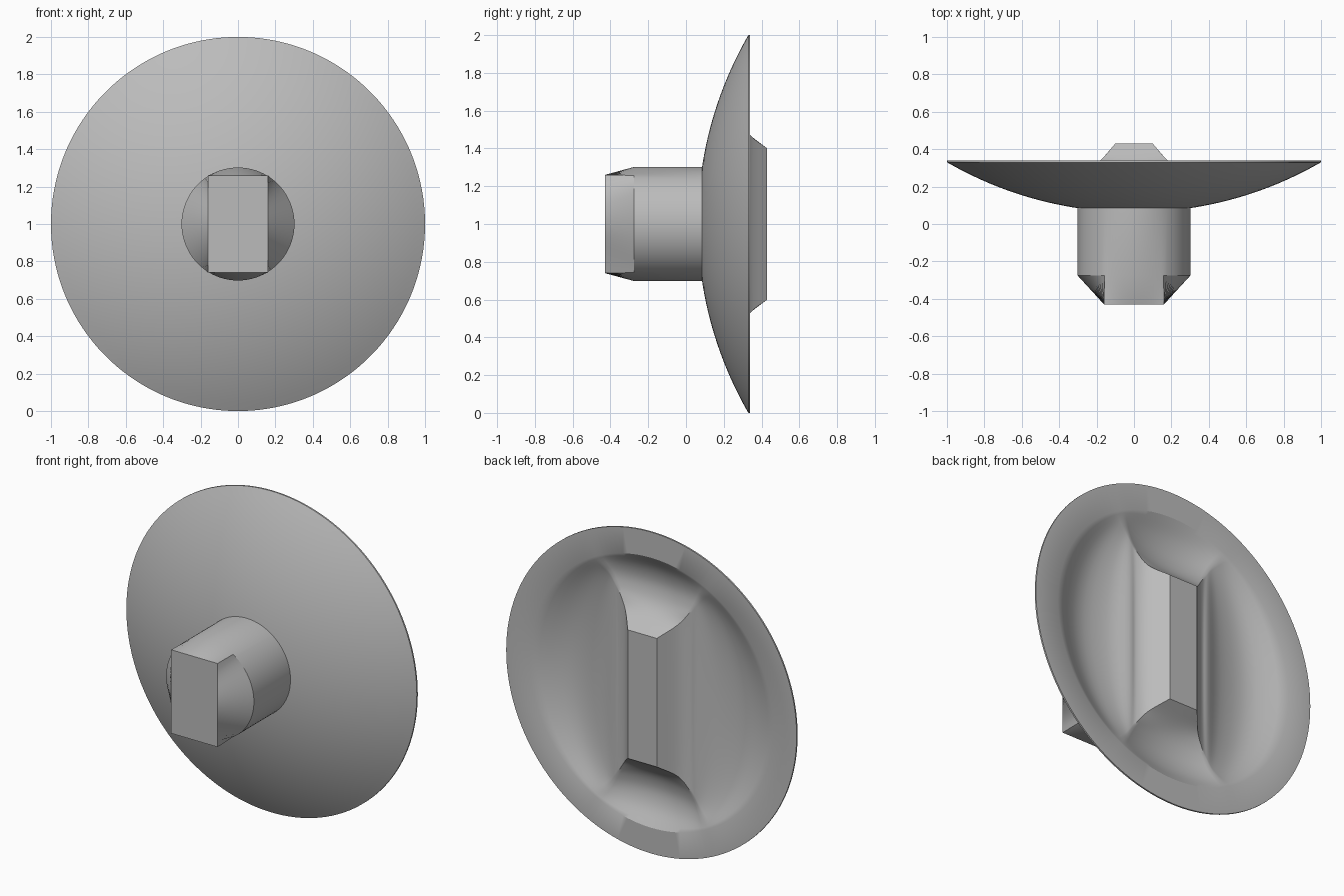
import bpy
import bmesh
import math
from mathutils import Vector

cube = bpy.data.objects.get("Cube")
if cube:
    bpy.data.objects.remove(cube, do_unlink=True)

grey = bpy.data.materials.new("plain_grey")
grey.use_nodes = True
grey.diffuse_color = (0.5, 0.5, 0.5, 1)
grey.node_tree.nodes["Principled BSDF"].inputs["Base Color"].default_value = (0.5, 0.5, 0.5, 1)


def sector_angles(corner, n_end, n_side):
    """Angles round the axis, with exact steps on the four corners."""
    stops = [corner, math.pi - corner, math.pi + corner, 2 * math.pi - corner, 2 * math.pi + corner]
    out = []
    for i, n in enumerate((n_end, n_side, n_end, n_side)):
        out += [stops[i] + (stops[i + 1] - stops[i]) * j / n for j in range(n)]
    return out


def loft(name, rings, cap_first, cap_last):
    """Skin a list of equal rings of (x, y, z) points, z measured from the axis."""
    bm = bmesh.new()
    loops = [[bm.verts.new((x, y, z + 1)) for x, y, z in ring] for ring in rings]
    n = len(loops[0])
    for a, b in zip(loops, loops[1:]):
        for i in range(n):
            j = (i + 1) % n
            bm.faces.new((a[i], a[j], b[j], b[i]))
    if cap_first:
        bm.faces.new(loops[0])
    if cap_last:
        bm.faces.new(loops[-1])
    bmesh.ops.recalc_face_normals(bm, faces=bm.faces)
    mesh = bpy.data.meshes.new(name)
    bm.to_mesh(mesh)
    bm.free()
    mesh.materials.append(grey)
    obj = bpy.data.objects.new(name, mesh)
    bpy.context.collection.objects.link(obj)
    bpy.ops.object.select_all(action='DESELECT')
    obj.select_set(True)
    bpy.context.view_layer.objects.active = obj
    bpy.ops.object.shade_smooth_by_angle(angle=math.radians(30))
    return obj


def circle(angles, r, y):
    return [(r * math.cos(a), y, r * math.sin(a)) for a in angles]


def smooth_rows(rows, steps):
    """Catmull-Rom interpolation between control rows."""
    v = [Vector(r) for r in rows]
    v = [2 * v[0] - v[1]] + v + [2 * v[-1] - v[-2]]
    out = []
    for p, q, r, s in zip(v, v[1:], v[2:], v[3:]):
        for k in range(steps):
            t = k / steps
            out.append(0.5 * (2 * q + (r - p) * t + (2 * p - 5 * q + 4 * r - s) * t ** 2
                              + (3 * q - p - 3 * r + s) * t ** 3))
    return out + [v[-2]]


# Back relief: a grip bar falling into a trough that rises to the rim.
# Each row: crease x, z, y; middle of side x, y; middle of end z, y
hollow = 0.84
corner = math.radians(63)
cc, cs = math.cos(corner), math.sin(corner)
rows = [
    (0.10, 0.40, 0.43, 0.10, 0.43, 0.40, 0.43),
    (0.18, 0.47, 0.34, 0.18, 0.34, 0.47, 0.34),
    (0.24, 0.55, 0.31, 0.24, 0.305, 0.53, 0.29),
    (0.28, 0.61, 0.305, 0.29, 0.30, 0.60, 0.265),
    (0.31, 0.66, 0.31, 0.42, 0.255, 0.67, 0.262),
    (0.345, 0.705, 0.325, 0.62, 0.25, 0.75, 0.285),
    (hollow * cc, hollow * cs, 0.34, hollow, 0.34, hollow, 0.34),
]
angles = sector_angles(corner, 24, 48)


def relief_point(a, row):
    cx, cz, cy, side_x, side_y, end_z, end_y = row
    c, s = math.cos(a), math.sin(a)
    if abs(s) >= cs - 1e-6:
        f = (1 - abs(s)) / (1 - cs)
        return (cx * c / cc, end_y + (cy - end_y) * f,
                math.copysign(end_z + (cz - end_z) * f, s))
    f = (1 - abs(c)) / (1 - cc)
    return (math.copysign(side_x + (cx - side_x) * f, c),
            side_y + (cy - side_y) * f, cz * s / cs)


# Dish: relief, flat back rim, thin edge, then the spherical front
rings = [[relief_point(a, row) for a in angles] for row in smooth_rows(rows, 4)]
rings += [circle(angles, 1, 0.34), circle(angles, 1, 0.33)]
sphere_r = 2.0
centre_y = 0.33 + math.sqrt(sphere_r ** 2 - 1)
for k in range(1, 17):
    r = 1 - 0.72 * k / 16
    rings.append(circle(angles, r, centre_y - math.sqrt(sphere_r ** 2 - r * r)))
loft("dish", rings, True, False)

# Peg: round shank blending into a rectangular tip
half_w, half_h = 0.16, 0.26
peg_angles = sector_angles(math.atan2(half_h, half_w), 20, 28)
tip = []
for a in peg_angles:
    c, s = math.cos(a), math.sin(a)
    r = min(half_w / max(abs(c), 1e-6), half_h / max(abs(s), 1e-6))
    tip.append((r * c, -0.43, r * s))
shank_end = circle(peg_angles, 0.302, -0.275)
loft("peg", [circle(peg_angles, 0.302, 0.12), shank_end, tip], False, True)
